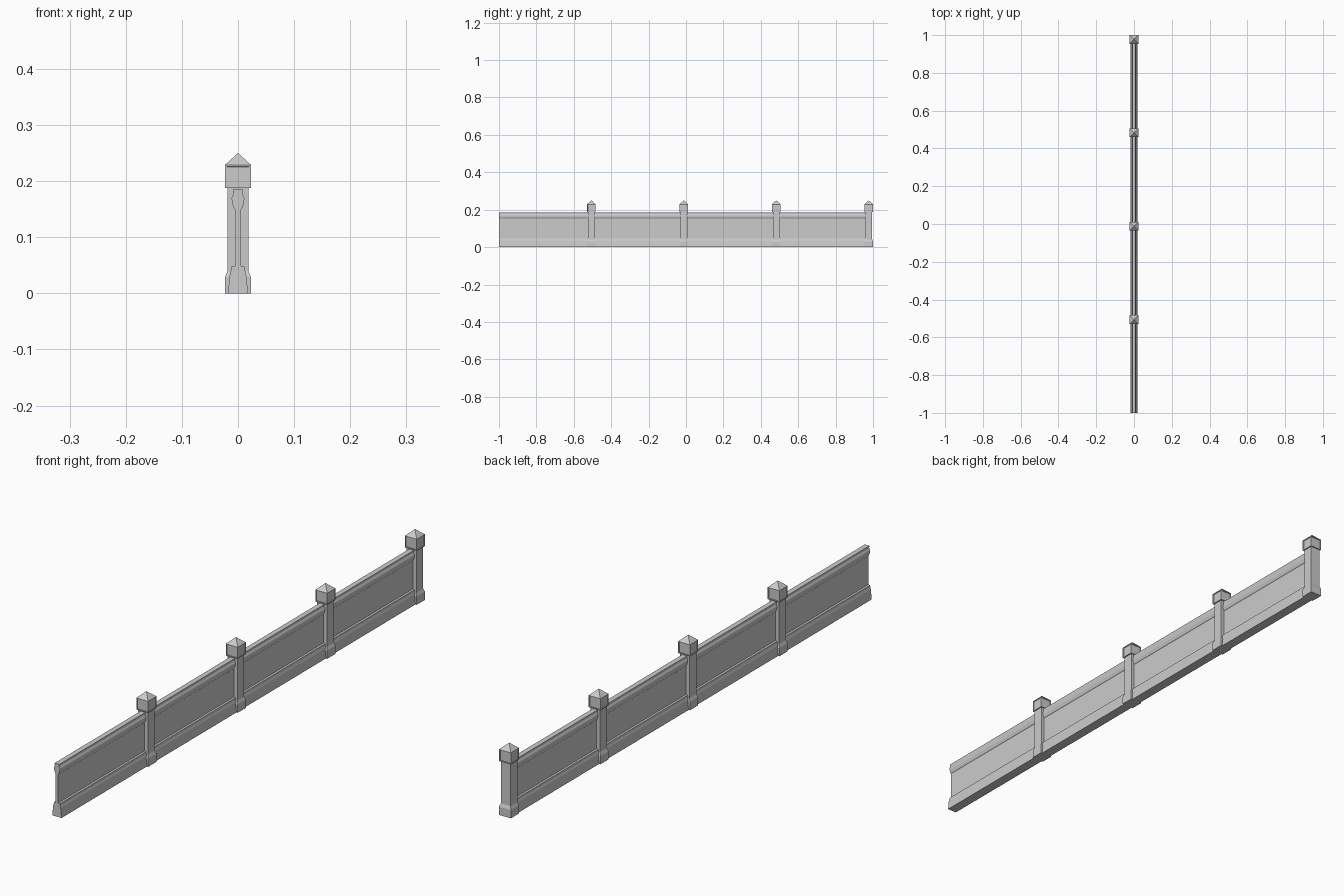
import bpy, bmesh

cube = bpy.data.objects.get("Cube")
if cube:
    bpy.data.objects.remove(cube, do_unlink=True)

# One plain stone colour
STONE = (0.6, 0.6, 0.6, 1)
stone = bpy.data.materials.new("stone grey")
stone.use_nodes = True
stone.diffuse_color = STONE
stone.node_tree.nodes["Principled BSDF"].inputs["Base Color"].default_value = STONE

CAP_HALF = 0.023
END = 1 - CAP_HALF
SPACING = (END + 1) / 4


def finish(bm, name, y=0):
    bmesh.ops.recalc_face_normals(bm, faces=bm.faces)
    mesh = bpy.data.meshes.new(name)
    bm.to_mesh(mesh)
    bm.free()
    mesh.materials.append(stone)
    obj = bpy.data.objects.new(name, mesh)
    obj.location.y = y
    bpy.context.collection.objects.link(obj)
    return obj


def square_loft(rings, apex=None):
    """Stack square rings of (half width, z), with a flat or pointed top."""
    bm = bmesh.new()
    loops = [[bm.verts.new((sx * h, sy * h, z))
              for sx, sy in ((-1, -1), (1, -1), (1, 1), (-1, 1))]
             for h, z in rings]
    bm.faces.new(loops[0])
    for low, high in zip(loops, loops[1:]):
        for i in range(4):
            j = (i + 1) % 4
            bm.faces.new((low[i], low[j], high[j], high[i]))
    if apex is None:
        bm.faces.new(loops[-1])
    else:
        tip = bm.verts.new((0, 0, apex))
        for i in range(4):
            bm.faces.new((loops[-1][i], loops[-1][(i + 1) % 4], tip))
    bmesh.ops.recalc_face_normals(bm, faces=bm.faces)
    return bm


# Wall: half profile from plinth to top rail, mirrored and extruded along y
half = [(0.018, 0), (0.0145, 0.034), (0.0125, 0.041), (0.0115, 0.048),
        (0.005, 0.049), (0.005, 0.149), (0.007, 0.151), (0.0105, 0.161),
        (0.0115, 0.170), (0.008, 0.177), (0.009, 0.185)]
outline = half + [(-x, z) for x, z in reversed(half)]
bm = bmesh.new()
end_face = bm.faces.new([bm.verts.new((x, -1, z)) for x, z in outline])
extruded = bmesh.ops.extrude_face_region(bm, geom=[end_face], use_keep_orig=True)
bmesh.ops.translate(bm, vec=(0, END + 1, 0),
                    verts=[v for v in extruded["geom"] if isinstance(v, bmesh.types.BMVert)])
finish(bm, "wall")

for k in range(1, 5):
    y = -1 + SPACING * k

    # Post with a wider, chamfered foot
    bm = square_loft([(CAP_HALF, 0), (CAP_HALF, 0.029), (0.0187, 0.040), (0.0187, 0.190)])
    finish(bm, f"post_{k}", y)

    # Pyramid cap with a recessed panel on each side
    bm = square_loft([(CAP_HALF, 0.188), (CAP_HALF, 0.229)], apex=0.25)
    sides = [f for f in bm.faces if abs(f.normal.z) < 0.1]
    bmesh.ops.inset_individual(bm, faces=sides, thickness=0.0045)
    bmesh.ops.inset_individual(bm, faces=sides, thickness=0.0006, depth=-0.002)
    finish(bm, f"post_cap_{k}", y)
